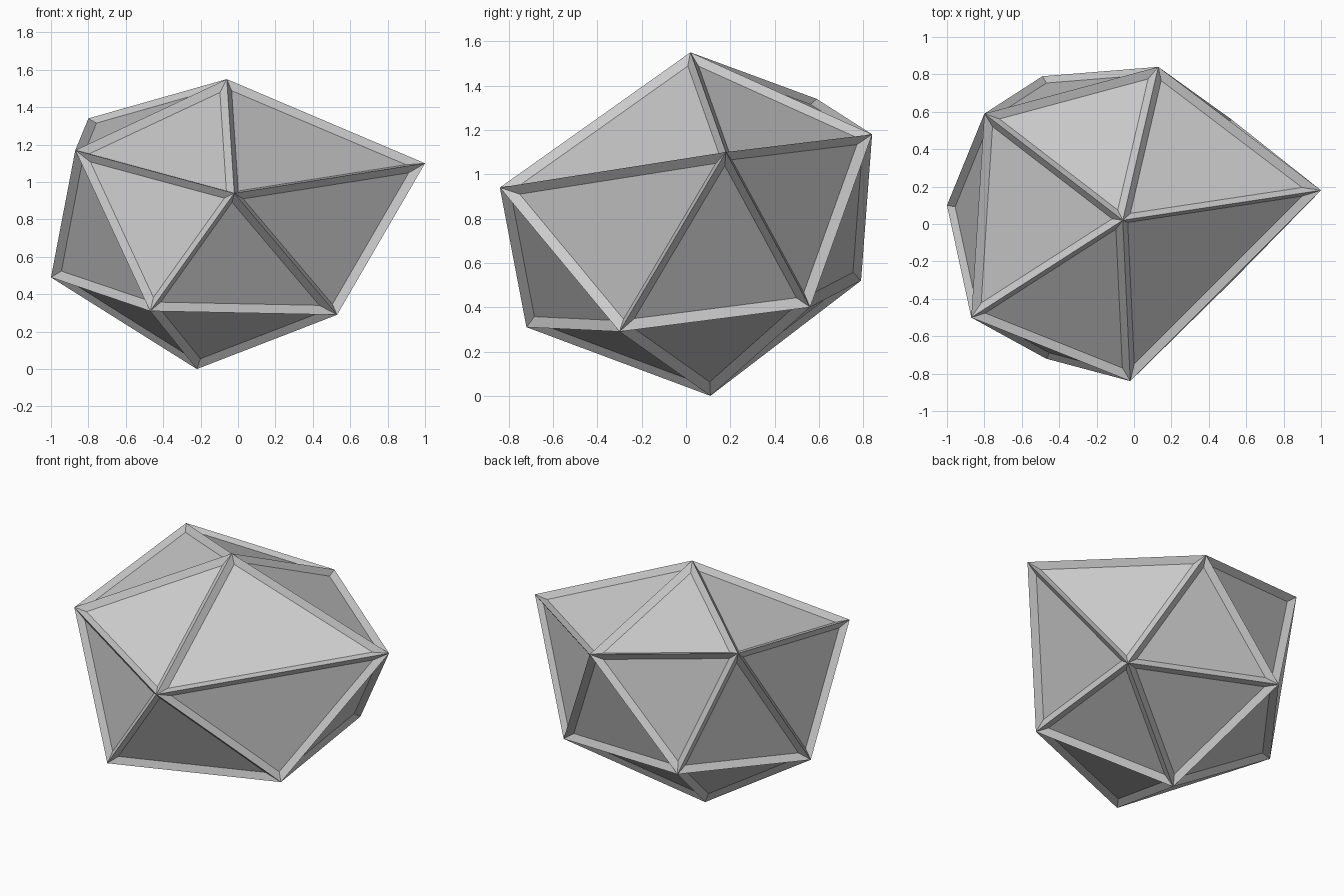
import bpy
import bmesh

if "Cube" in bpy.data.objects:
    bpy.data.objects.remove(bpy.data.objects["Cube"], do_unlink=True)

# Plain grey stone colour
grey = bpy.data.materials.new("stone_grey")
grey.use_nodes = True
colour = (0.6, 0.6, 0.6, 1.0)
grey.diffuse_color = colour
grey.node_tree.nodes["Principled BSDF"].inputs["Base Color"].default_value = colour

# Irregular twenty-sided stone: two poles joined by two staggered rings of five
TOP = (-0.06, 0.02, 1.55)
BOTTOM = (-0.22, 0.11, 0.0)
UPPER = [(-0.02, -0.84, 0.94), (1.0, 0.18, 1.10), (0.13, 0.84, 1.18),
         (-0.80, 0.59, 1.34), (-0.87, -0.50, 1.17)]
LOWER = [(0.53, -0.30, 0.29), (0.52, 0.56, 0.40), (-0.49, 0.79, 0.52),
         (-1.0, 0.10, 0.49), (-0.47, -0.72, 0.31)]

bm = bmesh.new()
top = bm.verts.new(TOP)
bottom = bm.verts.new(BOTTOM)
upper = [bm.verts.new(p) for p in UPPER]
lower = [bm.verts.new(p) for p in LOWER]
for i in range(5):
    j = (i + 1) % 5
    bm.faces.new((top, upper[i], upper[j]))
    bm.faces.new((upper[i], lower[i], upper[j]))
    bm.faces.new((upper[j], lower[i], lower[j]))
    bm.faces.new((bottom, lower[j], lower[i]))
bmesh.ops.recalc_face_normals(bm, faces=bm.faces)

# Sunken panel in every facet, leaving raised ridges along the edges
bmesh.ops.inset_individual(bm, faces=bm.faces[:], thickness=0.04,
                           depth=-0.03, use_even_offset=True)

mesh = bpy.data.meshes.new("faceted_stone")
bm.to_mesh(mesh)
bm.free()
mesh.materials.append(grey)
stone = bpy.data.objects.new("faceted_stone", mesh)
bpy.context.collection.objects.link(stone)
